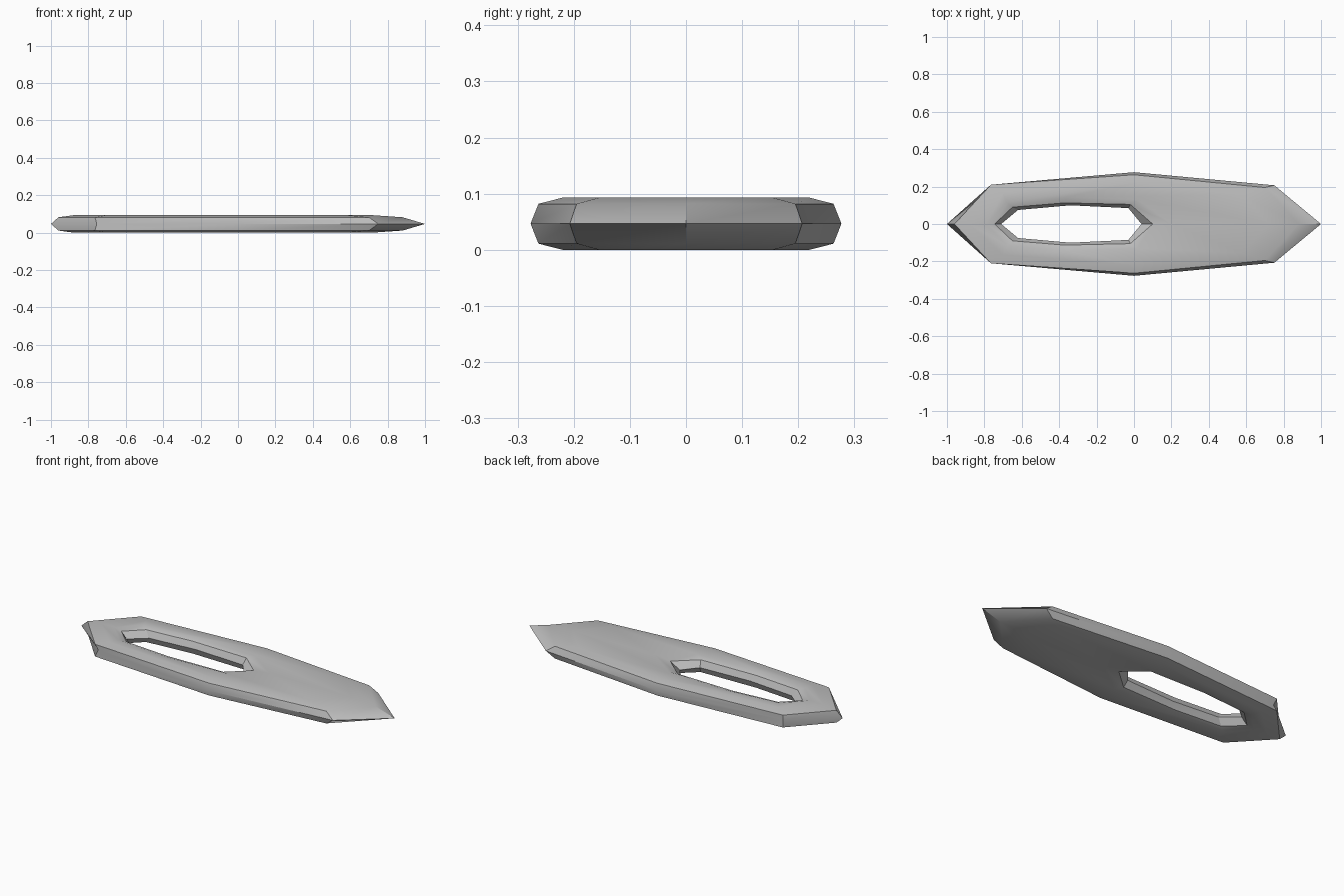
import bpy
import bmesh
import math

cube = bpy.data.objects.get("Cube")
if cube:
    bpy.data.objects.remove(cube, do_unlink=True)

MID, RIM, TOP = 0.0, 0.0355, 0.0465   # heights above the middle plane

# Half outlines from the +x tip to the -x tip, with their height
outlines = [
    (MID, [(1, 0), (.75, .207), (0, .277), (-.755, .196), (-1, 0)]),        # outer edge
    (RIM, [(.88, 0), (.7, .195), (0, .263), (-.765, .21), (-.96, 0)]),      # outer rim
    (TOP, [(.72, 0), (.58, .155), (0, .22), (-.7, .165), (-.88, 0)]),       # flat top, outside
    (TOP, [(.2, 0), (.02, .13), (-.36, .145), (-.68, .115), (-.79, 0)]),    # flat top, inside
    (RIM, [(.1, 0), (-.02, .105), (-.37, .113), (-.65, .09), (-.745, 0)]),  # hole rim
    (MID, [(.04, 0), (-.03, .085), (-.34, .1), (-.62, .075), (-.71, 0)]),   # hole edge
]


def full_ring(bm, half, z):
    """Mirror a half outline across y and make its vertices."""
    points = half + [(x, -y) for x, y in half[-2:0:-1]]
    return [bm.verts.new((x, y, z)) for x, y in points]


# Loft the rings over the top, through the hole and back underneath
bm = bmesh.new()
rings = [full_ring(bm, half, TOP + h) for h, half in outlines]
rings += [full_ring(bm, half, TOP - h) for h, half in outlines[-2:0:-1]]
for a, b in zip(rings, rings[1:] + rings[:1]):
    n = len(a)
    for i in range(n):
        j = (i + 1) % n
        bm.faces.new((a[i], a[j], b[j], b[i]))
bmesh.ops.recalc_face_normals(bm, faces=bm.faces)

mesh = bpy.data.meshes.new("pierced_blade")
bm.to_mesh(mesh)
bm.free()
blade = bpy.data.objects.new("pierced_blade", mesh)
bpy.context.collection.objects.link(blade)

# Plain grey material
grey = bpy.data.materials.new("light_grey")
grey.use_nodes = True
colour = (.52, .52, .52, 1)
grey.diffuse_color = colour
grey.node_tree.nodes["Principled BSDF"].inputs["Base Color"].default_value = colour
mesh.materials.append(grey)

# Smooth shading with crisp bevel edges
bpy.ops.object.select_all(action='DESELECT')
blade.select_set(True)
bpy.context.view_layer.objects.active = blade
bpy.ops.object.shade_smooth_by_angle(angle=math.radians(32))
